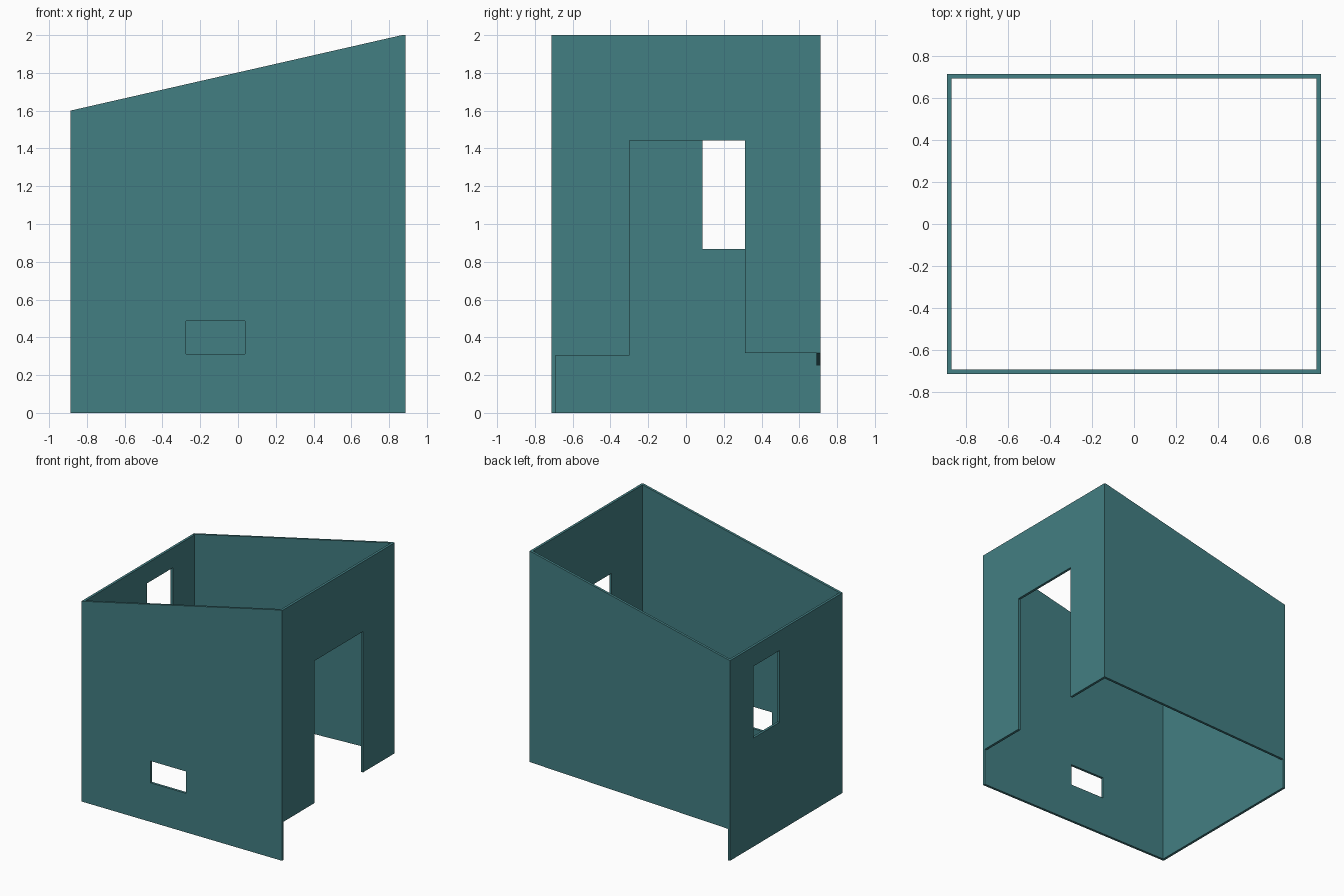
import bpy, bmesh
from mathutils import Vector

if "Cube" in bpy.data.objects:
    bpy.data.objects.remove(bpy.data.objects["Cube"])

HX, HY, T = 0.888, 0.712, 0.02      # half width, half depth, wall thickness
IX, IY = HX - T, HY - T

mat = bpy.data.materials.new("teal")
mat.diffuse_color = (0.055, 0.21, 0.225, 1)
mat.use_nodes = True
mat.node_tree.nodes["Principled BSDF"].inputs["Base Color"].default_value = mat.diffuse_color


def rect(a0, a1, z0, z1):
    return [(a0, z0), (a1, z0), (a1, z1), (a0, z1)]


def wall(name, axis, start, loops):
    """Fill an outline with optional holes, then thicken it along axis ('x' or 'y')."""
    bm = bmesh.new()
    for loop in loops:
        vs = [bm.verts.new((start, a, z) if axis == 'x' else (a, start, z)) for a, z in loop]
        for i, v in enumerate(vs):
            bm.edges.new((v, vs[(i + 1) % len(vs)]))
    bmesh.ops.triangle_fill(bm, use_beauty=True, use_dissolve=False, edges=bm.edges[:])
    ext = bmesh.ops.extrude_face_region(bm, geom=bm.faces[:])
    moved = [g for g in ext["geom"] if isinstance(g, bmesh.types.BMVert)]
    step = Vector((T, 0, 0)) if axis == 'x' else Vector((0, T, 0))
    bmesh.ops.translate(bm, verts=moved, vec=step)
    bmesh.ops.recalc_face_normals(bm, faces=bm.faces[:])
    me = bpy.data.meshes.new(name)
    bm.to_mesh(me)
    bm.free()
    me.materials.append(mat)
    ob = bpy.data.objects.new(name, me)
    bpy.context.collection.objects.link(ob)
    return ob


# Front wall: sloping top, small low window
wall("front_wall", 'y', -HY, [
    [(-HX, 0), (HX, 0), (HX, 2), (IX, 2), (-HX, 1.6)],
    rect(-0.275, 0.037, 0.312, 0.487)])

# Back wall: raised, sloping bottom edge
wall("back_wall", 'y', IY, [
    [(-HX, 0.25), (HX, 0.316), (HX, 2), (IX, 2), (-HX, 1.6)]])

# Left wall: reaches the ground at both corners, tall window
wall("left_wall", 'x', -HX, [
    [(-IY, 0), (HY, 0), (HY, 0.25), (IY, 0.25), (IY, 1.6), (-IY, 1.6)],
    rect(0.088, 0.418, 0.868, 1.442)])

# Right wall: raised bottom with a doorway
wall("right_wall", 'x', IX, [
    [(-IY, 0.305), (-0.3, 0.305), (-0.3, 1.442), (0.312, 1.442),
     (0.312, 0.316), (IY, 0.316), (IY, 2), (-IY, 2)]])
